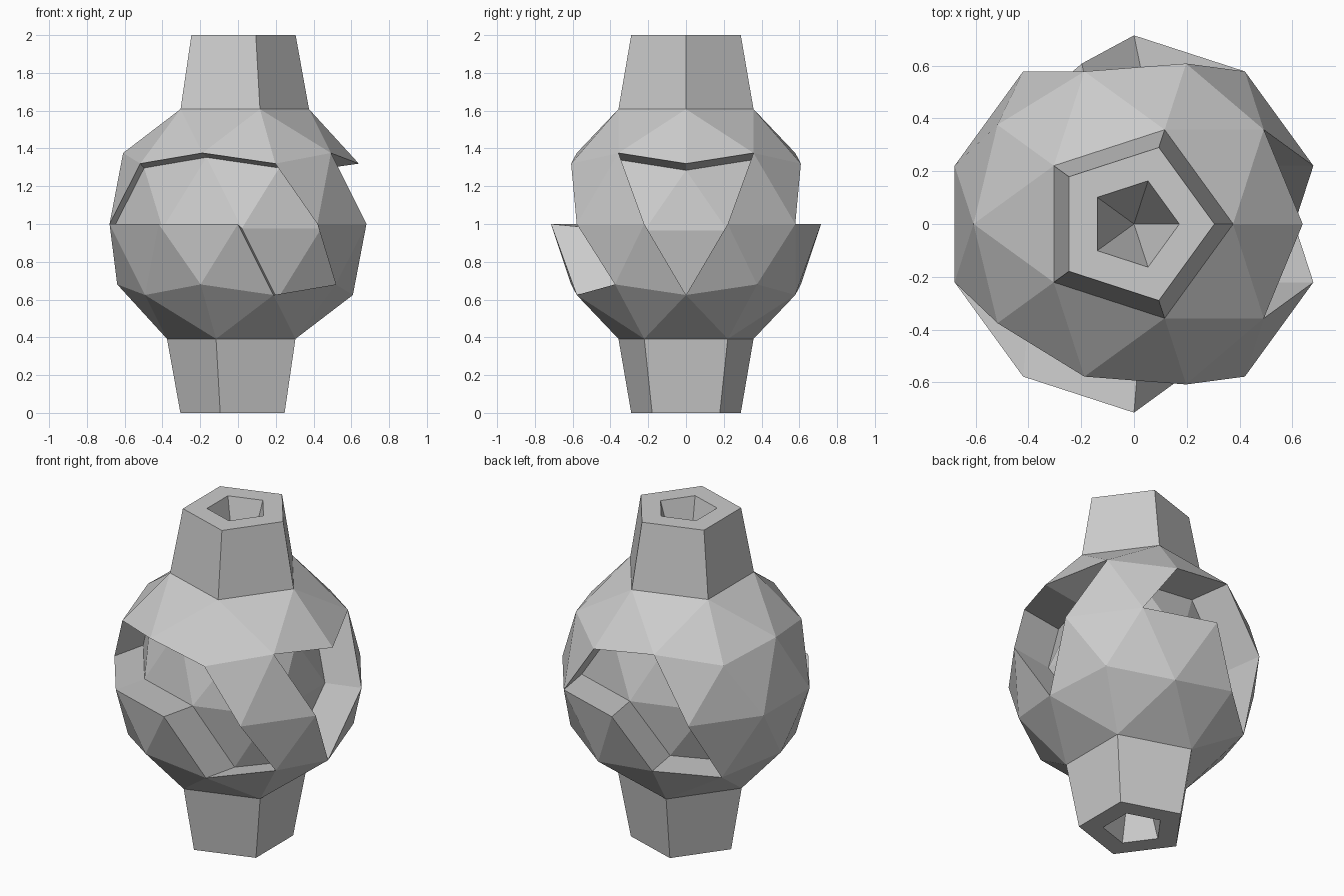
import bpy, bmesh, math
from mathutils import Vector

if "Cube" in bpy.data.objects:
    bpy.data.objects.remove(bpy.data.objects["Cube"])

R = 0.715           # sphere radius
DEPTH = 0.25        # recess depth of the carved windows
A = 1 / math.sqrt(5)

# height (fraction of radius) of each vertex ring of the two-level icosphere
RINGS = {"eq": 0.0, "up": A, "low": -A, "upmid": 0.5257, "lowmid": -0.5257}

bm = bmesh.new()
bmesh.ops.create_icosphere(bm, subdivisions=2, radius=R)


def ring_vert(ring, deg):
    """Sphere vertex on a named ring at an azimuth."""
    h = RINGS[ring]
    w = math.sqrt(1 - h * h)
    a = math.radians(deg)
    p = Vector((w * math.cos(a), w * math.sin(a), h)) * R
    return min(bm.verts, key=lambda v: (v.co - p).length)


def extrude(faces):
    """Extrude a patch of faces, returning the new faces and vertices."""
    res = bmesh.ops.extrude_face_region(bm, geom=faces)["geom"]
    old = [f for f in faces if f.is_valid]
    if old:
        bmesh.ops.delete(bm, geom=old, context='FACES')
    return ([g for g in res if isinstance(g, bmesh.types.BMFace)],
            [g for g in res if isinstance(g, bmesh.types.BMVert)])


# patches carved into the sphere: front, right side and back
windows = [
    {"eq": (198, 234, 270, 306), "up": (216, 288), "upmid": (252,),
     "lowmid": (288,), "low": (324,)},
    {"eq": (18, 342), "up": (0,), "upmid": (36, 324), "lowmid": (0,)},
    {"eq": (54, 90, 126), "up": (72,), "upmid": (108,),
     "low": (108,), "lowmid": (144,)},
]
patches = []
for win in windows:
    vs = {ring_vert(r, d) for r, angs in win.items() for d in angs}
    patches.append([f for f in bm.faces if all(v in vs for v in f.verts)])

# end caps: the five faces around each pole
caps = []
for s in (1, -1):
    pole = max(bm.verts, key=lambda v: v.co.z * s)
    caps.append((s, list(pole.link_faces)))

# recessed windows, pushed in along the average normal
for faces in patches:
    n = sum((f.normal * f.calc_area() for f in faces), Vector()).normalized()
    _, verts = extrude(faces)
    for v in verts:
        v.co -= n * DEPTH

# necks: tapered collar, flat rim, then a pointed pit
for s, faces in caps:
    for radius, pole_z in ((0.305, 1.0), (0.172, 0.42)):
        faces, verts = extrude(faces)
        for v in verts:
            flat = Vector((v.co.x, v.co.y, 0))
            if flat.length > 0.05:
                v.co = flat.normalized() * radius + Vector((0, 0, s))
            else:
                v.co = Vector((0, 0, s * pole_z))

bmesh.ops.translate(bm, verts=bm.verts[:], vec=(0, 0, 1))
bmesh.ops.recalc_face_normals(bm, faces=bm.faces[:])
mesh = bpy.data.meshes.new("carved_sphere_vessel")
bm.to_mesh(mesh)
bm.free()
obj = bpy.data.objects.new("carved_sphere_vessel", mesh)
bpy.context.collection.objects.link(obj)
